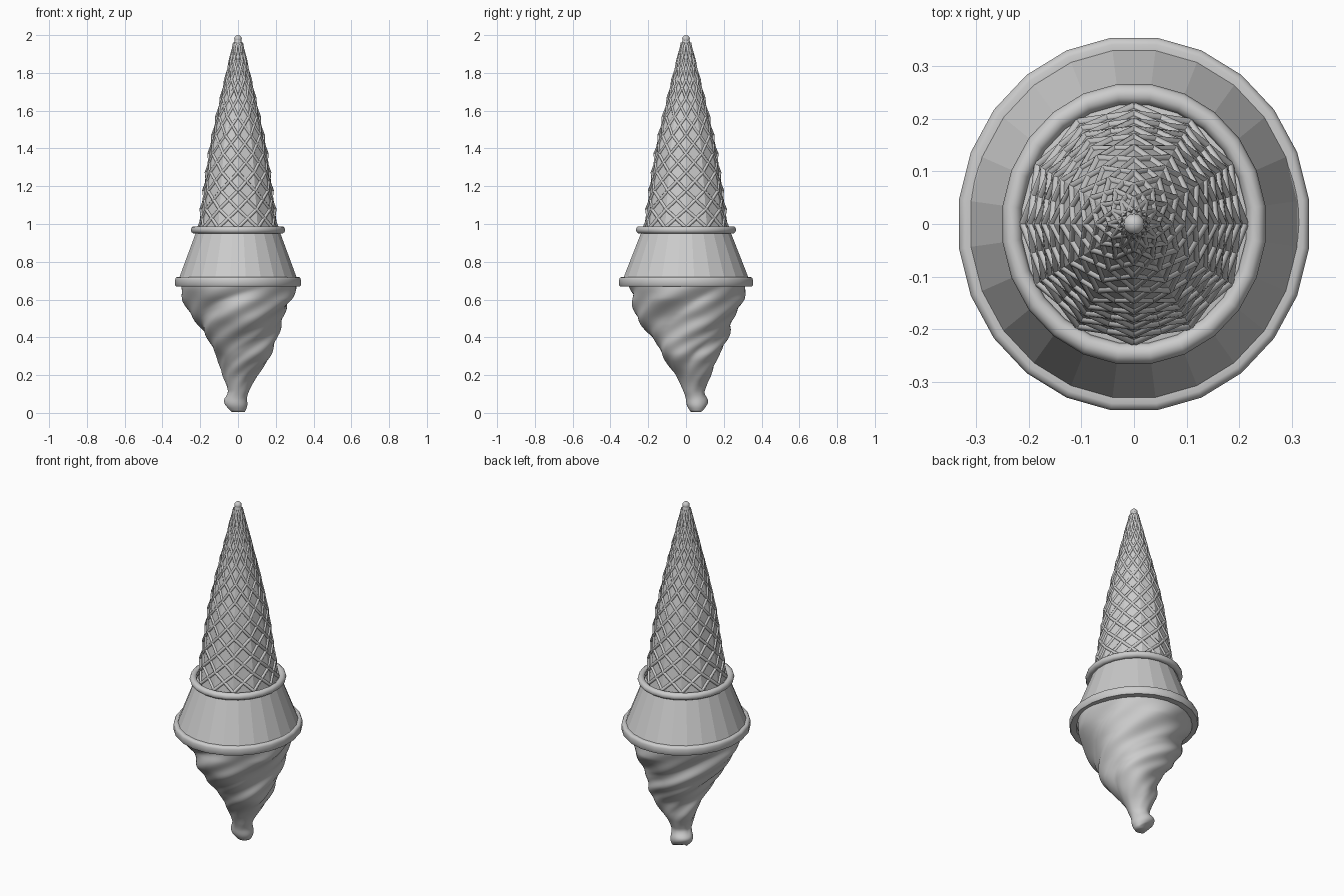
import bpy, bmesh
from math import sin, cos, pi, radians

if "Cube" in bpy.data.objects:
    bpy.data.objects.remove(bpy.data.objects["Cube"])

SX = 0.94  # the cone and collar are slightly narrower in x


def interp(table, z):
    """Linear lookup; rows are (z, value, value...), z rising."""
    z = min(max(z, table[0][0]), table[-1][0])
    for a, b in zip(table, table[1:]):
        if z <= b[0]:
            t = (z - a[0]) / (b[0] - a[0])
            return [u + (v - u) * t for u, v in zip(a[1:], b[1:])]


def skin(name, rings, smooth, closed=False, caps=False):
    """Mesh skinned over equal-length rings of points."""
    bm = bmesh.new()
    loops = [[bm.verts.new(p) for p in ring] for ring in rings]
    pairs = list(zip(loops, loops[1:]))
    if closed:
        pairs.append((loops[-1], loops[0]))
    n = len(loops[0])
    for a, b in pairs:
        for i in range(n):
            j = (i + 1) % n
            bm.faces.new((a[i], a[j], b[j], b[i]))
    if caps:
        bm.faces.new(loops[0][::-1])
        bm.faces.new(loops[-1])
    bmesh.ops.recalc_face_normals(bm, faces=bm.faces)
    me = bpy.data.meshes.new(name)
    bm.to_mesh(me)
    bm.free()
    ob = bpy.data.objects.new(name, me)
    bpy.context.collection.objects.link(ob)
    for p in me.polygons:
        p.use_smooth = smooth
    return ob


def lathe(name, profile, sides, offset=0.0, **kw):
    rings = [[(SX * r * cos(offset + 2 * pi * i / sides), r * sin(offset + 2 * pi * i / sides), z)
              for i in range(sides)] for r, z in profile]
    return skin(name, rings, **kw)


# Waffle cone body, twelve flat sides
CONE = [(0.95, 0.226), (1.2, 0.190), (1.4, 0.160), (1.6, 0.114), (1.8, 0.063), (1.96, 0.022), (2.0, 0.010)]
lathe("waffle_cone", [(r, z) for z, r in CONE[:-1]] + [(0.017, 1.982), (0.006, 1.994)], 12,
      smooth=False, caps=True)

# Crossing waffle ridges, twelve spirals each way
curve = bpy.data.curves.new("waffle_ridges", 'CURVE')
curve.dimensions = '3D'
curve.bevel_depth = 0.0095
curve.bevel_resolution = 1
STEPS = 10
for turn in (1, -1):
    for i in range(12):
        sp = curve.splines.new('POLY')
        sp.points.add(STEPS)
        for k, pt in enumerate(sp.points):
            z = 0.98 + k * 0.98 / STEPS
            r = interp(CONE, z)[0]
            a = 2 * pi * (i + turn * k) / 12
            pt.co = (SX * r * cos(a), r * sin(a), z, 1)
            pt.radius = 1 - 0.35 * k / STEPS
ridges = bpy.data.objects.new("waffle_ridges", curve)
bpy.context.collection.objects.link(ridges)
bpy.context.view_layer.objects.active = ridges
ridges.select_set(True)
bpy.ops.object.convert(target='MESH')

# Rounded cone tip
bpy.ops.mesh.primitive_uv_sphere_add(segments=12, ring_count=8, radius=0.02, location=(0, 0, 1.98))
bpy.context.object.name = "cone_tip"
bpy.ops.object.shade_smooth()

# Collar with faceted sides, rounded upper ring and lower band
OFF = radians(7.5)
lathe("collar", [(0.20, 0.97), (0.235, 0.965), (0.334, 0.715)], 24, OFF, smooth=False)
lathe("collar_top_ring", [(0.248 + 0.02 * cos(2 * pi * k / 10), 0.969 + 0.02 * sin(2 * pi * k / 10))
                          for k in range(10)], 24, OFF, smooth=True, closed=True)
band = lathe("collar_band", [(0.325, 0.718), (0.344, 0.720), (0.353, 0.716), (0.357, 0.706),
                             (0.357, 0.676), (0.352, 0.670), (0.318, 0.670), (0.314, 0.70)],
             24, OFF, smooth=True, closed=True)
bpy.ops.object.select_all(action='DESELECT')
band.select_set(True)
bpy.context.view_layer.objects.active = band
bpy.ops.object.shade_smooth_by_angle(angle=radians(50))

# Soft swirl: rows are z, centre x, centre y, radius x, radius y
SWIRL = [(0.005, 0.000, 0.060, 0.030, 0.028), (0.015, -0.006, 0.060, 0.050, 0.044),
         (0.04, -0.012, 0.058, 0.064, 0.056), (0.075, -0.014, 0.056, 0.060, 0.056),
         (0.10, 0.000, 0.042, 0.050, 0.050), (0.15, 0.005, 0.042, 0.066, 0.068),
         (0.20, 0.012, 0.044, 0.092, 0.092), (0.30, 0.034, 0.020, 0.140, 0.145),
         (0.40, 0.018, 0.018, 0.182, 0.200), (0.50, 0.000, 0.006, 0.228, 0.248),
         (0.60, 0.002, 0.002, 0.276, 0.284), (0.67, 0.000, 0.002, 0.304, 0.306),
         (0.72, 0.000, 0.000, 0.312, 0.312)]
rings = []
LEVELS, SIDES = 72, 72
for k in range(LEVELS + 1):
    z = 0.005 + 0.715 * k / LEVELS
    # average neighbouring heights to soften the profile
    rows = [interp(SWIRL, z + d) for d in (-0.015, 0, 0.015)]
    cx, cy, rx, ry = [sum(c) / 3 for c in zip(*rows)]
    fade = min(1, max(0, (z - 0.06) / 0.15)) * min(1, max(0.15, (0.70 - z) / 0.1))
    ring = []
    for i in range(SIDES):
        a = 2 * pi * i / SIDES
        u = a - 7.5 * z
        fold = 0.5 - abs(sin(1.5 * u + 0.3 * sin(2 * a)))
        s = 1 + fade * (-0.11 * fold + 0.025 * sin(7 * u + 2 * sin(9 * z)) + 0.02 * sin(4 * a + 14 * z))
        # raised curl at the back left of the drip tip
        lift = 0.03 * max(0, sin(a - 0.6)) * max(0, 1 - z / 0.1)
        ring.append((cx + rx * s * cos(a), cy + ry * s * sin(a) + 0.3 * lift, z + lift))
    rings.append(ring)
skin("ice_cream_swirl", rings, smooth=True, caps=True)
